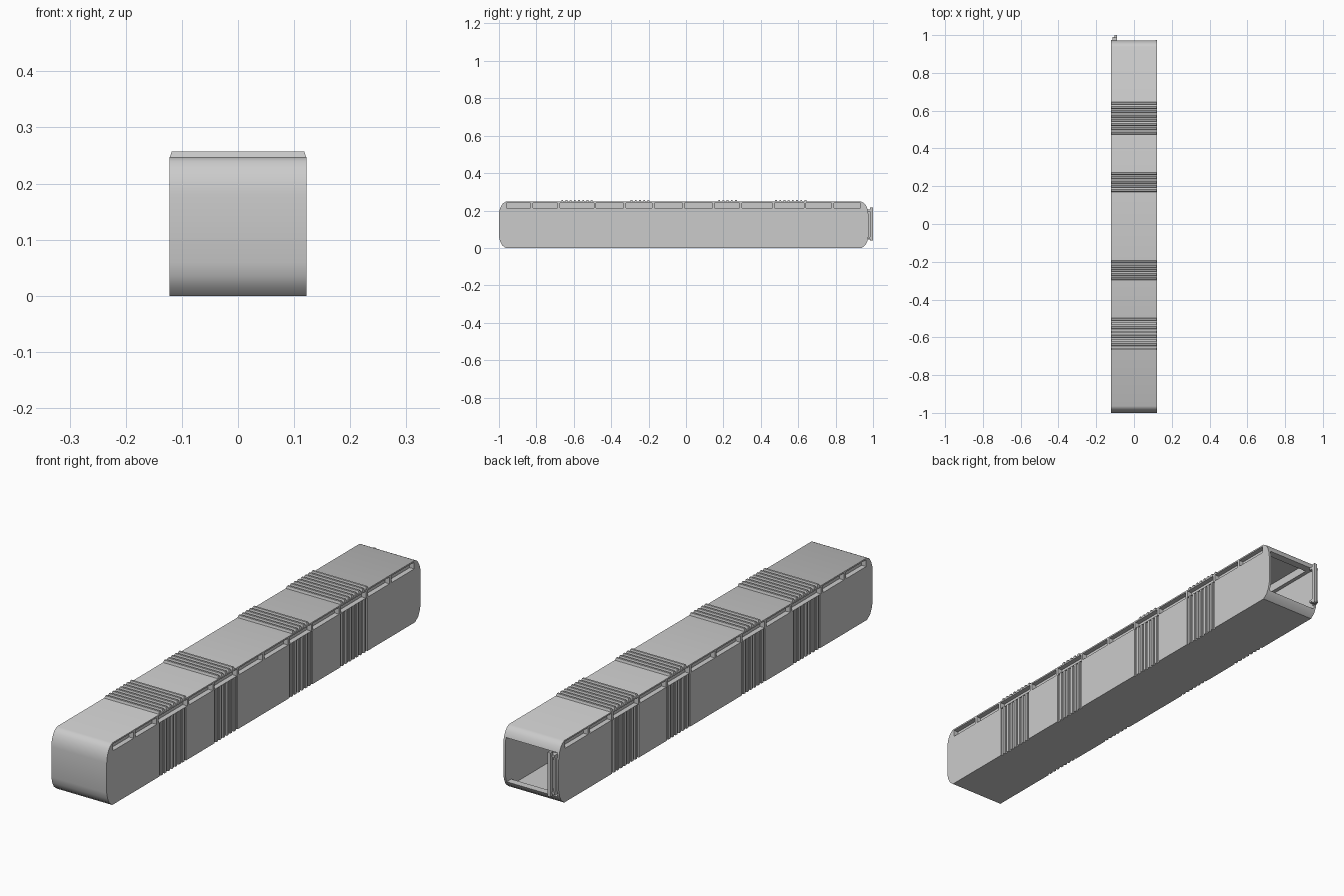
import bpy, bmesh

if "Cube" in bpy.data.objects:
    bpy.data.objects.remove(bpy.data.objects["Cube"])

W = 0.122          # half width
ROOF = 0.247       # roof height
# y range of each ribbed band: side start, side count, roof centre, roof count
BANDS = [(-0.585, 8, -0.583, 8), (-0.25, 7, -0.246, 5),
         (0.222, 7, 0.222, 5), (0.555, 8, 0.56, 8)]
PITCH = 0.0225


def make_object(name, bm):
    bmesh.ops.recalc_face_normals(bm, faces=bm.faces[:])
    me = bpy.data.meshes.new(name)
    bm.to_mesh(me)
    bm.free()
    ob = bpy.data.objects.new(name, me)
    bpy.context.collection.objects.link(ob)
    return ob


def add_prism(bm, points, step):
    """Extrude a closed polygon along a vector."""
    f = bm.faces.new([bm.verts.new(p) for p in points])
    r = bmesh.ops.extrude_face_region(bm, geom=[f])
    verts = [g for g in r['geom'] if isinstance(g, bmesh.types.BMVert)]
    bmesh.ops.translate(bm, vec=step, verts=verts)


def add_box(bm, x0, x1, y0, y1, z0, z1):
    add_prism(bm, [(x0, y0, z0), (x1, y0, z0), (x1, y1, z0), (x0, y1, z0)],
              (0, 0, z1 - z0))


def cut(target, cutter):
    m = target.modifiers.new(cutter.name, 'BOOLEAN')
    m.operation = 'DIFFERENCE'
    m.solver = 'EXACT'
    m.object = cutter
    cutter.hide_render = True
    cutter.hide_set(True)


# Body: side profile with rounded ends, extruded across the width
end = [(0.035, 0), (0.016, 0.015), (0.006, 0.035), (0, 0.06), (0, 0.18),
       (0.002, 0.198), (0.007, 0.215), (0.014, 0.229), (0.023, 0.24), (0.036, ROOF)]
profile = [(-1 + d, z) for d, z in end] + [(0.975 - d, z) for d, z in reversed(end)]
bm = bmesh.new()
add_prism(bm, [(-W, y, z) for y, z in profile], (2 * W, 0, 0))
body = make_object("body_shell", bm)

# Hollow interior, narrower beside the edge slots
bm = bmesh.new()
half = [(0.113, 0.006), (0.113, 0.208), (0.097, 0.208), (0.097, 0.241)]
section = half + [(-x, z) for x, z in reversed(half)]
add_prism(bm, [(x, -0.965, z) for x, z in section], (0, 1.903, 0))
cut(body, make_object("interior_cutter", bm))

# Rear opening
bm = bmesh.new()
add_box(bm, -0.113, 0.113, 0.92, 1.05, 0.03, 0.2075)
cut(body, make_object("rear_opening_cutter", bm))

# Slots under the roof edge, with dividers left between them
stops = [-0.965, -0.825, -0.68, -0.487, -0.327, -0.175, -0.013,
         0.147, 0.293, 0.468, 0.636, 0.785, 0.94]
bm = bmesh.new()
for s in (-1, 1):
    x0, x1 = sorted((s * 0.102, s * 0.15))
    for a, b in zip(stops, stops[1:]):
        add_box(bm, x0, x1, a + 0.006, b - 0.006, 0.214, 0.241)
cut(body, make_object("edge_slot_cutter", bm))

# Vertical grooves on both sides
bm = bmesh.new()
for s in (-1, 1):
    x0, x1 = sorted((s * (W - 0.005), s * 0.15))
    for c, n, _, _ in BANDS:
        for i in range(n):
            y = c + (i - (n - 1) / 2) * PITCH
            add_box(bm, x0, x1, y - 0.0055, y + 0.0055, -0.05, 0.212)
cut(body, make_object("side_groove_cutter", bm))

# Raised ribs across the roof
bm = bmesh.new()
for _, _, c, n in BANDS:
    for i in range(n):
        y = c + (i - (n - 1) / 2) * PITCH
        add_prism(bm, [(-W, y - 0.007, ROOF - 0.002), (-W, y + 0.007, ROOF - 0.002),
                       (-W, y + 0.004, 0.257), (-W, y - 0.004, 0.257)], (2 * W, 0, 0))
for v in bm.verts:
    if v.co.z > 0.25:
        v.co.x *= 0.118 / W
make_object("roof_ribs", bm)

# Upright hinge rail at the rear opening
bm = bmesh.new()
add_box(bm, -0.104, -0.09, 0.984, 1.0, 0.04, 0.215)
add_box(bm, -0.115, -0.108, 0.965, 0.988, 0.045, 0.205)
for z in (0.048, 0.195):
    add_box(bm, -0.115, -0.09, 0.968, 0.99, z, z + 0.01)
make_object("rear_hinge_rail", bm)

# Bake the cuts and smooth the rounded ends
bpy.context.view_layer.objects.active = body
body.select_set(True)
for m in list(body.modifiers):
    bpy.ops.object.modifier_apply(modifier=m.name)
bpy.ops.object.shade_smooth_by_angle(angle=0.6)
